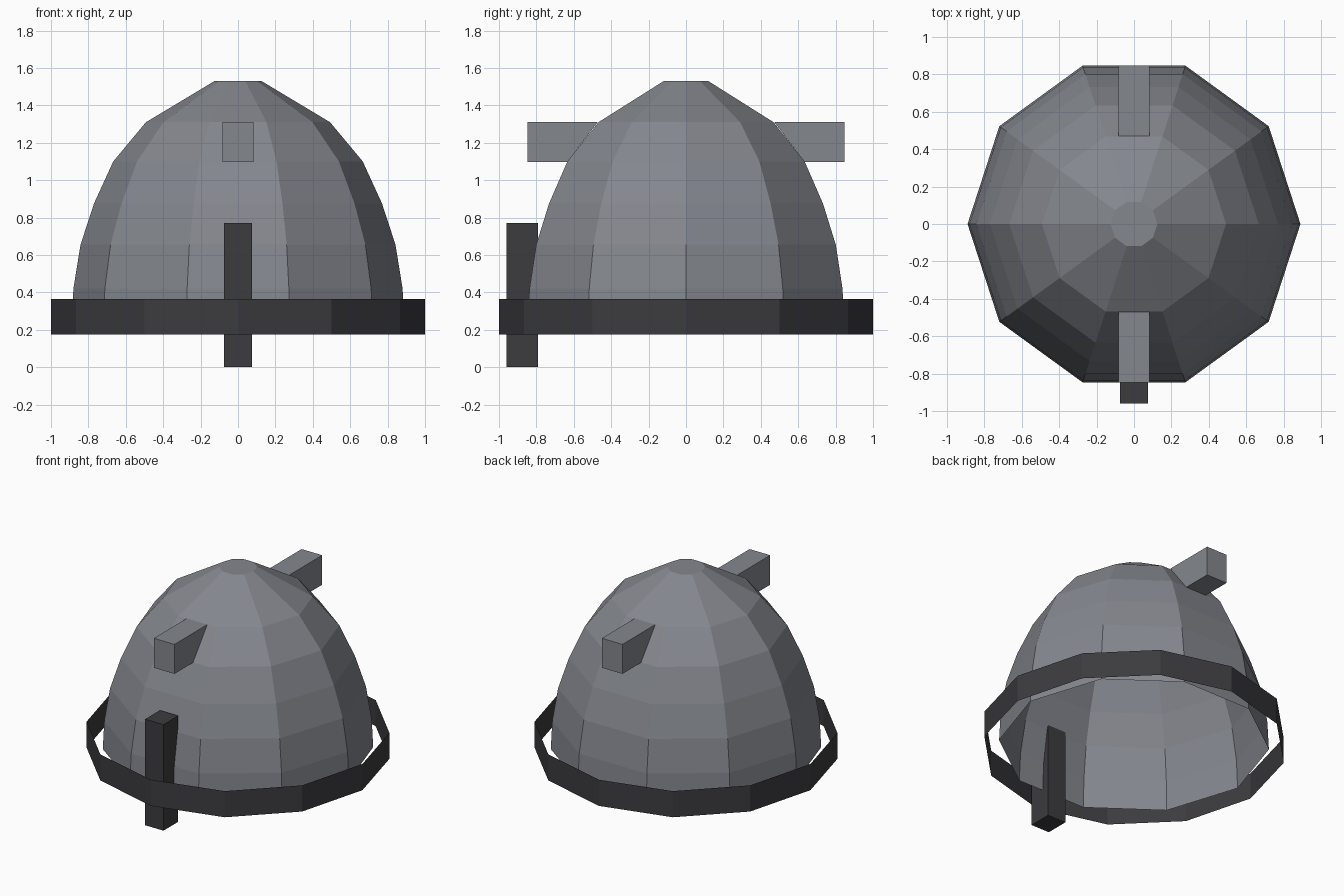
import bpy, math

if "Cube" in bpy.data.objects:
    bpy.data.objects.remove(bpy.data.objects["Cube"])


def make(name, verts, faces, color):
    mesh = bpy.data.meshes.new(name)
    mesh.from_pydata(verts, [], faces)
    mesh.update()
    obj = bpy.data.objects.new(name, mesh)
    bpy.context.collection.objects.link(obj)
    mesh.materials.append(color)
    return obj


def material(name, rgb):
    mat = bpy.data.materials.new(name)
    mat.diffuse_color = (*rgb, 1)
    mat.use_nodes = True
    mat.node_tree.nodes["Principled BSDF"].inputs["Base Color"].default_value = mat.diffuse_color
    return mat


def lathe(name, profile, sides, color, cap=False):
    """Open surface of revolution; the profile runs from bottom to top."""
    verts = [(r * math.cos(2 * math.pi * i / sides),
              r * math.sin(2 * math.pi * i / sides), z)
             for r, z in profile for i in range(sides)]
    faces = [(j * sides + i, j * sides + (i + 1) % sides,
              (j + 1) * sides + (i + 1) % sides, (j + 1) * sides + i)
             for j in range(len(profile) - 1) for i in range(sides)]
    if cap:
        top = (len(profile) - 1) * sides
        faces.append(tuple(range(top, top + sides)))
    return make(name, verts, faces, color)


steel = material("steel_grey", (0.23, 0.242, 0.27))
dark = material("dark_grey", (0.045, 0.045, 0.05))

# Ten-sided hollow dome, open below
lathe("dome", [(0.89, 0.213), (0.88, 0.42), (0.842, 0.655), (0.77, 0.875),
               (0.667, 1.10), (0.492, 1.31), (0.125, 1.53)], 10, steel, cap=True)

# Twelve-sided thin band around the rim
lathe("rim_band", [(1.0, 0.175), (1.0, 0.365)], 12, dark)

# Blocks growing out of the front and back dome panels
FLAT = math.cos(math.pi / 10)
for name, s in (("front_block", -1), ("back_block", 1)):
    side = [(0.667 * FLAT, 1.098), (0.848, 1.098), (0.848, 1.312), (0.495 * FLAT, 1.312)]
    verts = [(-s * x, s * y, z) for x in (-0.083, 0.083) for y, z in side]
    make(name, verts, [(0, 1, 2, 3), (7, 6, 5, 4), (0, 4, 5, 1),
                       (1, 5, 6, 2), (2, 6, 7, 3)], steel)

# Upright nose guard at the front
bpy.ops.mesh.primitive_cube_add(size=1, location=(0, -0.876, 0.385))
guard = bpy.context.object
guard.name = "nose_guard"
guard.scale = (0.148, 0.169, 0.77)
guard.data.materials.append(dark)
